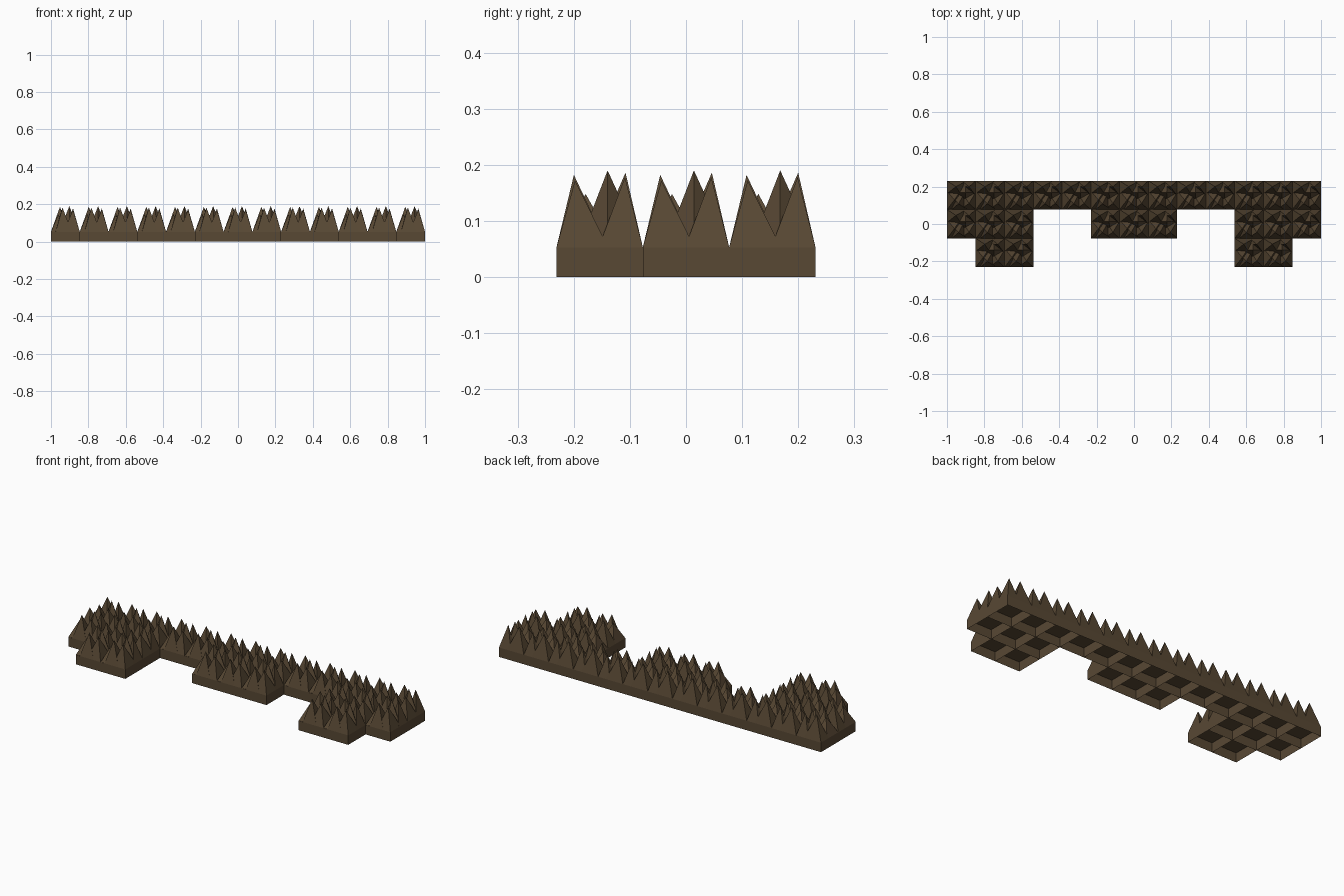
import bpy, bmesh

if "Cube" in bpy.data.objects:
    bpy.data.objects.remove(bpy.data.objects["Cube"])

T = 2 / 13          # tile size
H = 0.053           # base height

brown = bpy.data.materials.new("earth_brown")
brown.diffuse_color = (0.098, 0.065, 0.034, 1)
brown.use_nodes = True
brown.node_tree.nodes["Principled BSDF"].inputs["Base Color"].default_value = brown.diffuse_color

# Occupied tiles (column, row), row 0 is the front
tiles = {(c, 2) for c in range(13)}
tiles |= {(c, 1) for c in (0, 1, 2, 5, 6, 7, 10, 11, 12)}
tiles |= {(c, 0) for c in (1, 2, 10, 11)}


def make_object(name, bm):
    me = bpy.data.meshes.new(name)
    bm.to_mesh(me)
    bm.free()
    me.materials.append(brown)
    ob = bpy.data.objects.new(name, me)
    bpy.context.collection.objects.link(ob)


def face(bm, pts):
    bm.faces.new([bm.verts.new(p) for p in pts])


# Hollow base tray: open below, thin dividing walls between tiles
bm = bmesh.new()
for c, r in sorted(tiles):
    x, y = -1 + c * T, (r - 1.5) * T
    q = [(x, y), (x + T, y), (x + T, y + T), (x, y + T)]
    face(bm, [(a, b, H) for a, b in q])
    for i, (dc, dr) in enumerate([(0, -1), (1, 0), (0, 1), (-1, 0)]):
        if (c + dc, r + dr) in tiles and i in (0, 3):
            continue    # shared wall is built by the neighbour
        a, b = q[i], q[(i + 1) % 4]
        face(bm, [(*a, 0), (*b, 0), (*b, H), (*a, H)])
bmesh.ops.remove_doubles(bm, verts=bm.verts, dist=1e-4)
make_object("hollow_base", bm)

# One tuft: apex (u, v, z) and four base corners, in tile coordinates
spikes = [
    ((.062, .031, .182), [(.025, 0), (.110, 0), (.095, .092), (.020, .080)]),
    ((.098, .091, .190), [(.100, .038), (.154, .091), (.100, .154), (.045, .090)]),
    ((.048, .123, .186), [(0, .085), (.085, .065), (.105, .154), (0, .154)]),
    ((.118, .033, .172), [(.070, 0), (.154, 0), (.154, .092), (.085, .085)]),
    ((.040, .052, .148), [(0, 0), (.065, .010), (.075, .105), (0, .100)]),
    ((.118, .122, .178), [(.075, .123), (.154, .075), (.154, .154), (.080, .154)]),
]
bm = bmesh.new()
for c, r in sorted(tiles):
    x, y = -1 + c * T, (r - 1.5) * T
    for (u, v, z), base in spikes:
        apex = (x + u, y + v, z)
        ring = [(x + min(a, T), y + min(b, T), H) for a, b in base]
        for i in range(4):
            face(bm, [ring[i], ring[(i + 1) % 4], apex])
make_object("spike_tufts", bm)
